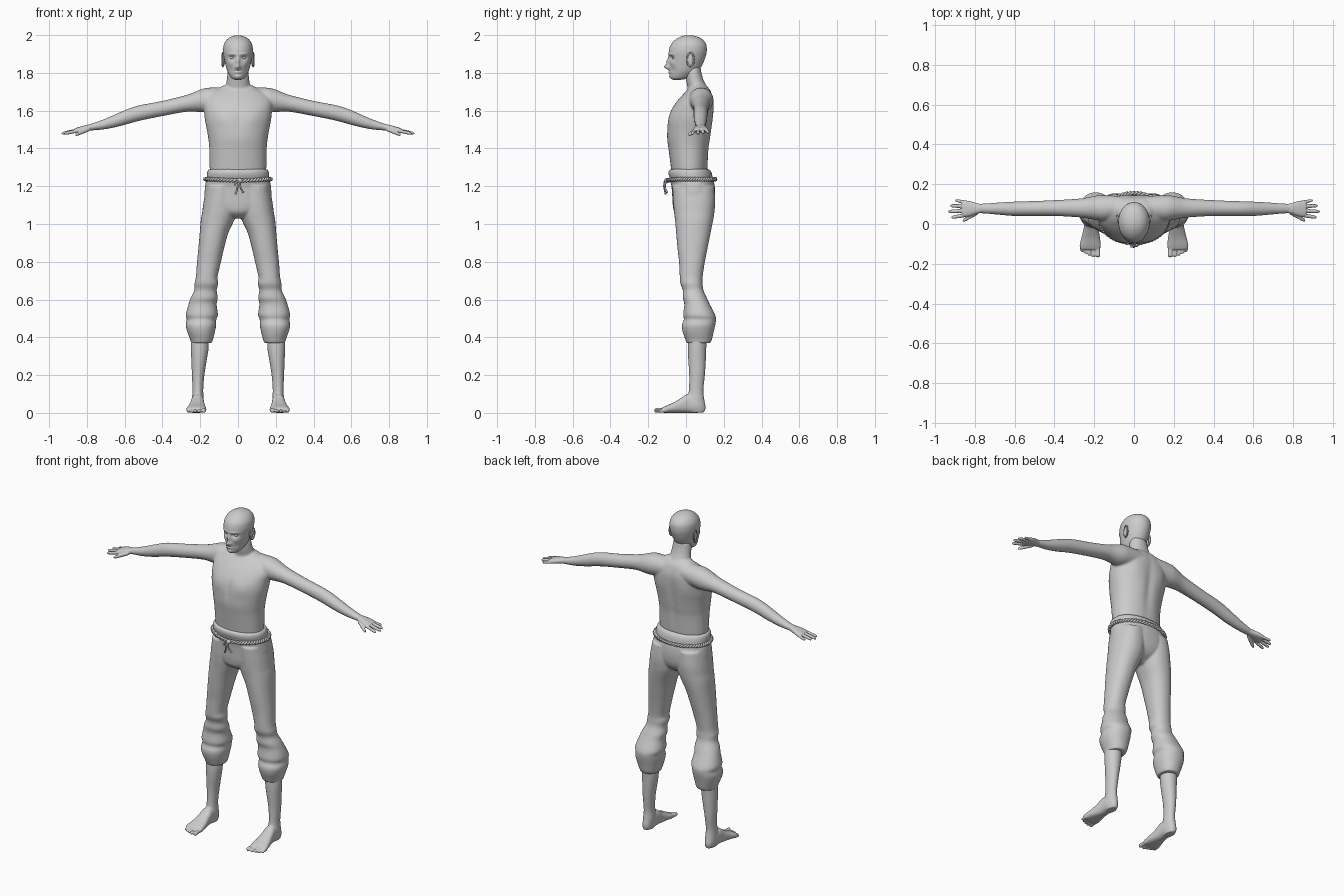
import bpy, bmesh, math
from mathutils import Matrix, Vector


def spline(rows, steps):
    """Catmull-Rom interpolation through rows of numbers."""
    out = []
    for i in range(len(rows) - 1):
        p0, p1 = rows[max(i - 1, 0)], rows[i]
        p2, p3 = rows[i + 1], rows[min(i + 2, len(rows) - 1)]
        for k in range(steps):
            t = k / steps
            out.append([0.5 * (2 * b + (c - a) * t + (2 * a - 5 * b + 4 * c - d) * t * t
                               + (3 * b - a - 3 * c + d) * t ** 3)
                        for a, b, c, d in zip(p0, p1, p2, p3)])
    return out + [list(rows[-1])]


def loft(bm, axis, rows, side=1, n=32, steps=4, p=2.0):
    """Closed loft; each row = position on axis, then min/max on the other two axes."""
    others = [i for i in range(3) if i != axis]
    rings = []
    for t, a0, a1, b0, b1 in spline(rows, steps):
        ring = []
        for k in range(n):
            ang = 2 * math.pi * k / n
            c, s = math.cos(ang), math.sin(ang)
            co = [0, 0, 0]
            co[axis] = t
            co[others[0]] = (a0 + a1) / 2 + (a1 - a0) / 2 * math.copysign(abs(c) ** (2 / p), c)
            co[others[1]] = (b0 + b1) / 2 + (b1 - b0) / 2 * math.copysign(abs(s) ** (2 / p), s)
            co[0] *= side
            ring.append(bm.verts.new(co))
        rings.append(ring)
    for r, q in zip(rings, rings[1:]):
        for k in range(n):
            bm.faces.new((r[k], r[(k + 1) % n], q[(k + 1) % n], q[k]))
    bm.faces.new(rings[0])
    bm.faces.new(rings[-1])


def sym(rows):
    """Rows (z, half width, y0, y1) to full extents."""
    return [(z, -w, w, a, b) for z, w, a, b in rows]


def bump(bm, bumps, front=True):
    """Push front or back vertices along y with soft bumps (x, z, sx, sz, dy)."""
    for v in bm.verts:
        if (v.co.y < -0.02) if front else (v.co.y > 0.06):
            v.co.y += sum(d * math.exp(-((v.co.x - x) / sx) ** 2 - ((v.co.z - z) / sz) ** 2)
                          for x, z, sx, sz, d in bumps)


def ball(bm, centre, scale):
    bmesh.ops.create_uvsphere(bm, u_segments=24, v_segments=14, radius=1,
                              matrix=Matrix.Translation(centre) @ Matrix.Diagonal((*scale, 1)))


def finish(name, bm, voxel=None, smooth=4):
    bmesh.ops.recalc_face_normals(bm, faces=bm.faces)
    for f in bm.faces:
        f.smooth = True
    me = bpy.data.meshes.new(name)
    bm.to_mesh(me)
    bm.free()
    ob = bpy.data.objects.new(name, me)
    bpy.context.collection.objects.link(ob)
    if voxel:
        m = ob.modifiers.new("fuse", 'REMESH')
        m.mode, m.voxel_size, m.use_smooth_shade = 'VOXEL', voxel, True
        m = ob.modifiers.new("soften", 'SMOOTH')
        m.factor, m.iterations = 0.5, smooth
    return ob


def cord(name, points, radius, cyclic=False):
    cu = bpy.data.curves.new(name, 'CURVE')
    cu.dimensions, cu.bevel_depth, cu.bevel_resolution, cu.use_fill_caps = '3D', radius, 2, True
    sp = cu.splines.new('POLY')
    sp.points.add(len(points) - 1)
    for q, co in zip(sp.points, points):
        q.co = (*co, 1)
    sp.use_cyclic_u = cyclic
    bpy.context.collection.objects.link(bpy.data.objects.new(name, cu))


# Torso, neck and arms fused into one skin
bm = bmesh.new()
loft(bm, 2, sym([(1.25, .147, -.075, .11), (1.30, .15, -.08, .115), (1.40, .152, -.093, .122),
                 (1.45, .157, -.1, .13), (1.5, .165, -.1, .137), (1.55, .175, -.094, .143),
                 (1.6, .18, -.08, .147), (1.65, .182, -.048, .147), (1.69, .155, -.012, .137),
                 (1.715, .11, .012, .125), (1.735, .075, .03, .105)]), n=64, p=2.15)
bump(bm, [(0, 1.54, .015, .07, .005), (.08, 1.56, .05, .04, -.006), (-.08, 1.56, .05, .04, -.006)])
bump(bm, [(0, 1.5, .025, .16, -.009), (.09, 1.58, .04, .06, .005), (-.09, 1.58, .04, .06, .005)], False)
loft(bm, 2, sym([(1.66, .085, 0, .14), (1.69, .075, .006, .134), (1.72, .066, .008, .115),
                 (1.76, .06, 0, .094), (1.80, .056, -.005, .082), (1.83, .05, 0, .078)]))
for s in (1, -1):
    loft(bm, 0, [(.06, .03, .14, 1.61, 1.722), (.15, .015, .145, 1.595, 1.722), (.19, .02, .143, 1.592, 1.715),
                 (.25, .03, .131, 1.595, 1.691), (.3, .035, .126, 1.59, 1.676), (.4, .04, .12, 1.571, 1.652),
                 (.5, .04, .116, 1.551, 1.633), (.56, .04, .114, 1.536, 1.618), (.62, .041, .112, 1.519, 1.594),
                 (.7, .048, .107, 1.502, 1.559), (.77, .054, .102, 1.495, 1.533),
                 (.79, .055, .1, 1.494, 1.528)], s)
finish("upper_body", bm, .006, 8)

# Hands
for s, name in ((1, "left_hand"), (-1, "right_hand")):
    bm = bmesh.new()
    loft(bm, 0, [(.765, .056, .1, 1.497, 1.531), (.79, .052, .104, 1.493, 1.527), (.82, .042, .114, 1.488, 1.52),
                 (.85, .036, .118, 1.483, 1.511), (.865, .042, .112, 1.487, 1.506)], s, p=2.4)
    fingers = [(.84, .045, 1.496, .92, .033, 1.478, .0095), (.84, .067, 1.498, .935, .063, 1.479, .0095),
               (.84, .089, 1.498, .925, .092, 1.482, .0095), (.83, .107, 1.497, .9, .119, 1.484, .0085),
               (.785, .058, 1.503, .862, .016, 1.472, .011)]
    for xa, ya, za, xb, yb, zb, r in fingers:
        rows = []
        for t, k in ((0, 1), (.5, 1), (.85, .9), (.96, .6), (1, .2)):
            y, z = ya + (yb - ya) * t, za + (zb - za) * t
            rows.append((xa + (xb - xa) * t, y - r * k, y + r * k, z - r * k, z + r * k))
        loft(bm, 0, rows, s, n=12)
    finish(name, bm, .0035, 3)

# Head with sculpted face
bm = bmesh.new()
loft(bm, 2, sym([(1.763, .012, -.066, -.03), (1.768, .028, -.076, .0), (1.78, .041, -.083, .03),
                 (1.81, .057, -.087, .066), (1.85, .068, -.089, .09), (1.89, .076, -.091, .105),
                 (1.92, .079, -.09, .11), (1.95, .075, -.08, .107), (1.975, .06, -.057, .09),
                 (1.991, .038, -.03, .062), (1.999, .01, -.004, .03)]), n=112, steps=9)
face = [(0, 1.832, .011, .011, -.026), (0, 1.858, .009, .022, -.014), (0, 1.803, .018, .006, -.007),
        (0, 1.811, .02, .0035, .002), (0, 1.818, .018, .005, -.006), (0, 1.779, .018, .011, -.006)]
for s in (1, -1):
    face += [(s * .031, 1.88, .016, .011, .014), (s * .032, 1.899, .024, .007, -.005),
             (s * .013, 1.829, .006, .006, -.006), (s * .042, 1.85, .014, .013, -.004),
             (s * .038, 1.815, .014, .018, .005)]
bump(bm, face)
finish("head", bm)
bm = bmesh.new()
for s in (1, -1):
    ball(bm, (s * .031, -.062, 1.881), (.013, .013, .01))
finish("eyes", bm)

# Ears: bowl with a raised rim
for s, name in ((1, "left_ear"), (-1, "right_ear")):
    bm = bmesh.new()
    ball(bm, (s * .076, .022, 1.868), (.007, .017, .034))
    finish(name, bm)
    rim = [(s * (.077 + .007 * (math.cos(a) * .5 + .5)), .024 + .018 * math.cos(a),
            1.87 + .036 * math.sin(a)) for a in [i * math.pi / 12 for i in range(24)]]
    cord(name + "_rim", rim, .0045, True)

# Trousers: hips, waistband roll and baggy legs fused
bm = bmesh.new()
loft(bm, 2, sym([(1.03, .04, -.025, .07), (1.06, .11, -.06, .12), (1.1, .165, -.07, .146),
                 (1.15, .177, -.073, .154), (1.2, .174, -.077, .152), (1.23, .169, -.084, .146),
                 (1.245, .165, -.086, .14), (1.26, .165, -.092, .139), (1.28, .162, -.092, .132),
                 (1.29, .154, -.083, .122)]), n=64, p=2.2)
for s in (1, -1):
    loft(bm, 2, [(1.2, .0, .168, -.072, .15), (1.12, .0, .182, -.068, .155), (1.06, .006, .19, -.063, .15),
                 (1.02, .02, .197, -.058, .144), (.95, .052, .203, -.052, .13), (.87, .074, .21, -.045, .114),
                 (.8, .09, .217, -.037, .1), (.72, .108, .223, -.033, .088), (.685, .104, .23, -.03, .088),
                 (.65, .113, .231, -.017, .092), (.61, .107, .25, -.017, .11), (.575, .113, .262, -.009, .126),
                 (.52, .106, .277, -.015, .154), (.495, .115, .271, -.011, .159), (.465, .115, .277, -.022, .155),
                 (.43, .122, .269, -.018, .147), (.39, .132, .254, -.004, .138),
                 (.37, .139, .249, .004, .13)], s, p=2.2)
finish("trousers", bm, .006, 4)

# Bare lower legs and feet with toes
for s, name in ((1, "left_leg"), (-1, "right_leg")):
    bm = bmesh.new()
    loft(bm, 2, [(.4, .155, .25, .012, .112), (.34, .156, .25, .01, .107), (.28, .165, .247, .012, .105),
                 (.2, .178, .244, .017, .1), (.12, .184, .241, .015, .092), (.07, .181, .244, .005, .097),
                 (.03, .183, .244, .0, .104), (.002, .188, .238, .01, .096)], s)
    loft(bm, 1, [(.098, .197, .23, .006, .04), (.06, .182, .245, 0, .08), (.01, .18, .248, 0, .1),
                 (-.03, .177, .255, 0, .076), (-.07, .171, .265, 0, .053), (-.11, .167, .274, 0, .036),
                 (-.128, .172, .268, .003, .027)], s, p=2.5)
    for x, tip, r in ((.182, -.168, .013), (.206, -.167, .0095), (.226, -.16, .009),
                      (.245, -.151, .009), (.263, -.141, .0085)):
        loft(bm, 1, [(-.1, x - r, x + r, .002, .024), (-.13, x - r * .9, x + r * .9, .002, .002 + 1.8 * r),
                     (tip + .01, x - r, x + r, 0, 2 * r), (tip + .003, x - r * .7, x + r * .7, .002, 1.7 * r),
                     (tip, x - r * .2, x + r * .2, .006, 1.2 * r)], s, n=12)
    finish(name, bm, .0045, 3)

# Twisted rope belt, knot and hanging ends
for k in (0, 1):
    pts = []
    for i in range(240):
        a = 2 * math.pi * i / 240
        w = 30 * a + k * math.pi
        g = 1 + .006 * math.cos(w) / .15
        pts.append((.172 * g * math.sin(a), .029 - .126 * g * math.cos(a),
                    1.237 - .006 * max(0, math.cos(a)) ** 4 + .006 * math.sin(w)))
    cord("belt_strand_%d" % (k + 1), pts, .006, True)
bm = bmesh.new()
ball(bm, (.008, -.103, 1.229), (.015, .012, .014))
finish("belt_knot", bm)
for i, path in enumerate(([(.008, -.106, 1.23), (.0, -.116, 1.205), (-.006, -.112, 1.18), (-.014, -.108, 1.158)],
                          [(.008, -.106, 1.23), (.012, -.112, 1.2), (.02, -.106, 1.18), (.028, -.1, 1.167)],
                          [(.008, -.106, 1.23), (-.01, -.114, 1.222), (-.016, -.11, 1.205)])):
    cord("belt_end_%d" % (i + 1), spline(path, 5), .005)
